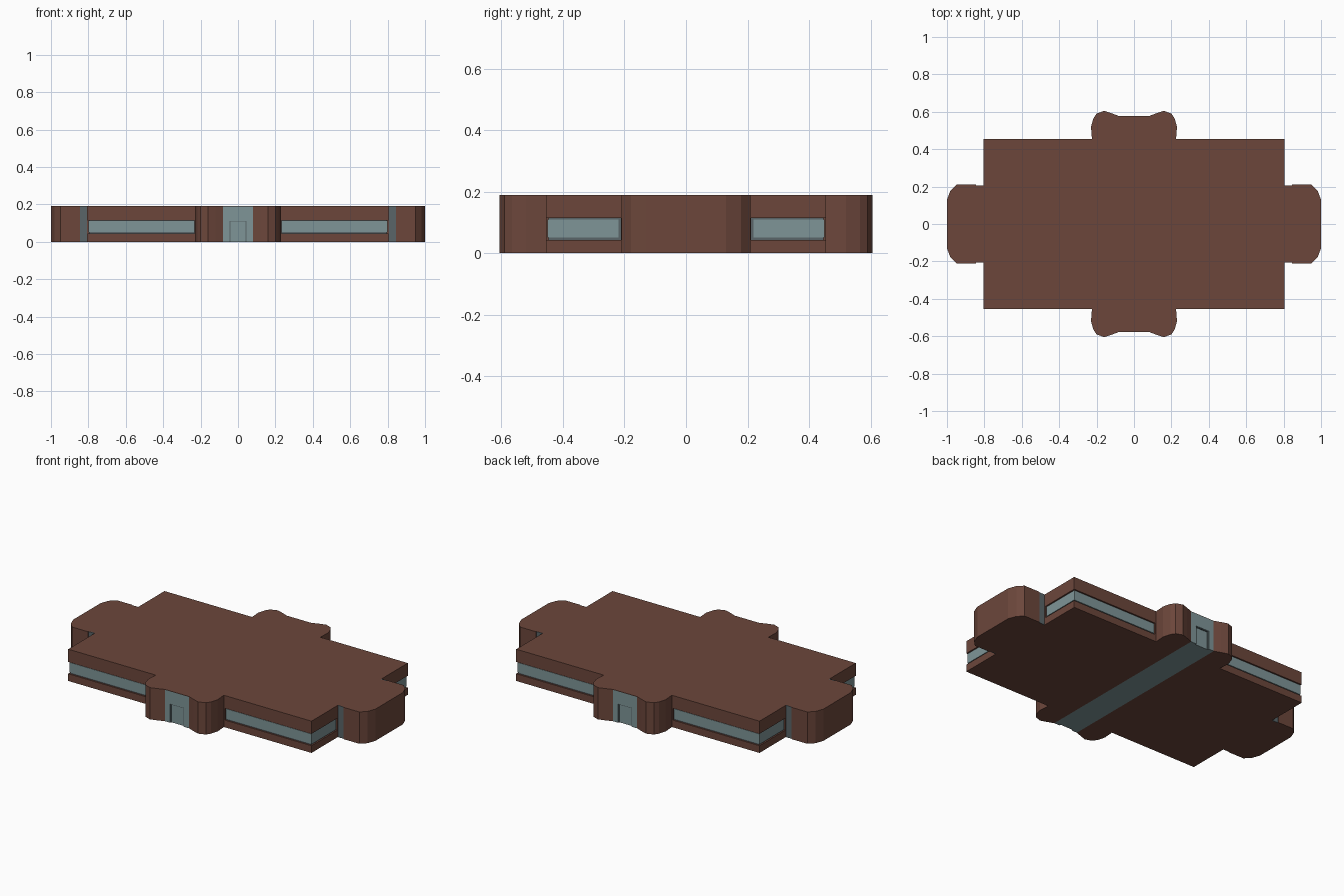
import bpy, bmesh

if "Cube" in bpy.data.objects:
    bpy.data.objects.remove(bpy.data.objects["Cube"])

H = 0.19


def material(name, rgb):
    m = bpy.data.materials.new(name)
    m.diffuse_color = (*rgb, 1)
    m.use_nodes = True
    m.node_tree.nodes["Principled BSDF"].inputs["Base Color"].default_value = m.diffuse_color
    return m


BRICK = material("brick", (0.15, 0.062, 0.044))
GLASS = material("glass", (0.21, 0.30, 0.31))
FRAME = material("frame", (0.10, 0.13, 0.14))


def prisms(name, items, mat=None, mirror=""):
    """Extrude (outline, z0, z1) items into one object, mirrored on the given axes."""
    bm = bmesh.new()
    for outline, z0, z1 in items:
        low = [bm.verts.new((x, y, z0)) for x, y in outline]
        face = bm.faces.new(low)
        ext = bmesh.ops.extrude_face_region(bm, geom=[face], use_keep_orig=True)
        for v in ext["geom"]:
            if isinstance(v, bmesh.types.BMVert):
                v.co.z = z1
    bmesh.ops.recalc_face_normals(bm, faces=bm.faces[:])
    me = bpy.data.meshes.new(name)
    bm.to_mesh(me)
    bm.free()
    ob = bpy.data.objects.new(name, me)
    bpy.context.collection.objects.link(ob)
    if mat:
        me.materials.append(mat)
    if mirror:
        mod = ob.modifiers.new("mirror", "MIRROR")
        mod.use_axis = ["X" in mirror, "Y" in mirror, False]
        mod.use_mirror_merge = False
    return ob


def rect(x0, x1, y0, y1):
    return [(x0, y0), (x1, y0), (x1, y1), (x0, y1)]


def corner(inset, depth, x0=0.232, y0=0.211):
    """L-shaped strip wrapping the outer corner of the hall."""
    x, y = 0.805 - inset, 0.455 - inset
    return [(x0, y), (x, y), (x, y0), (x - depth, y0), (x - depth, y - depth), (x0, y - depth)]


# Brick shell: one quarter outline, reflected front to back, then left to right
quarter = [(0.08, 0.577), (0.12, 0.592), (0.16, 0.605), (0.20, 0.59), (0.217, 0.565),
           (0.23, 0.52), (0.225, 0.455), (0.805, 0.455), (0.805, 0.205), (0.845, 0.205),
           (0.845, 0.21), (0.95, 0.21), (0.982, 0.178), (1.0, 0.13)]
half = quarter + [(x, -y) for x, y in reversed(quarter)]
shell = prisms("brick_walls", [(half, 0, H)], BRICK)

# Window recess cutter
strip = corner(-0.02, 0.032)
flipped = [(x, -y) for x, y in strip]
cutter = prisms("window_cutter", [(strip, 0.043, 0.114), (flipped, 0.043, 0.114)], BRICK)
cutter.hide_render = True
cutter.hide_set(True)
cut = shell.modifiers.new("window_recess", "BOOLEAN")
cut.operation, cut.solver, cut.object = "DIFFERENCE", "EXACT", cutter
mir = shell.modifiers.new("mirror", "MIRROR")
mir.use_axis = (True, False, False)
mir.use_mirror_merge = False

# Corner windows: dark frame at the back of the recess, glass in front
prisms("window_frames", [(corner(0.009, 0.008), 0.043, 0.114)], FRAME, "XY")
prisms("window_glass", [(corner(0.005, 0.006, 0.236, 0.219), 0.051, 0.110)], GLASS, "XY")

# Tall narrow panes beside the end wings
prisms("wing_panes", [(rect(0.806, 0.845, 0.200, 0.2065), 0, H)], FRAME, "XY")

# Glazed passage through the middle and its roof
T = H - 0.002
prisms("glass_passage", [(rect(-0.08, 0.08, -0.568, 0.568), 0, T)], GLASS)
prisms("passage_roof", [(rect(-0.08, 0.08, -0.577, 0.577), T, H)], BRICK)

# Entrance glazing around the recessed doors, front and back
prisms("entrance_lintel", [(rect(-0.08, 0.08, 0.568, 0.577), 0.112, T)], GLASS, "Y")
prisms("entrance_jambs", [(rect(0.045, 0.08, 0.568, 0.577), 0, 0.112)], GLASS, "XY")
prisms("door_frame_sides", [(rect(0.041, 0.045, 0.568, 0.574), 0, 0.112)], FRAME, "XY")
prisms("door_frame_top", [(rect(-0.041, 0.041, 0.568, 0.574), 0.108, 0.112)], FRAME, "Y")
